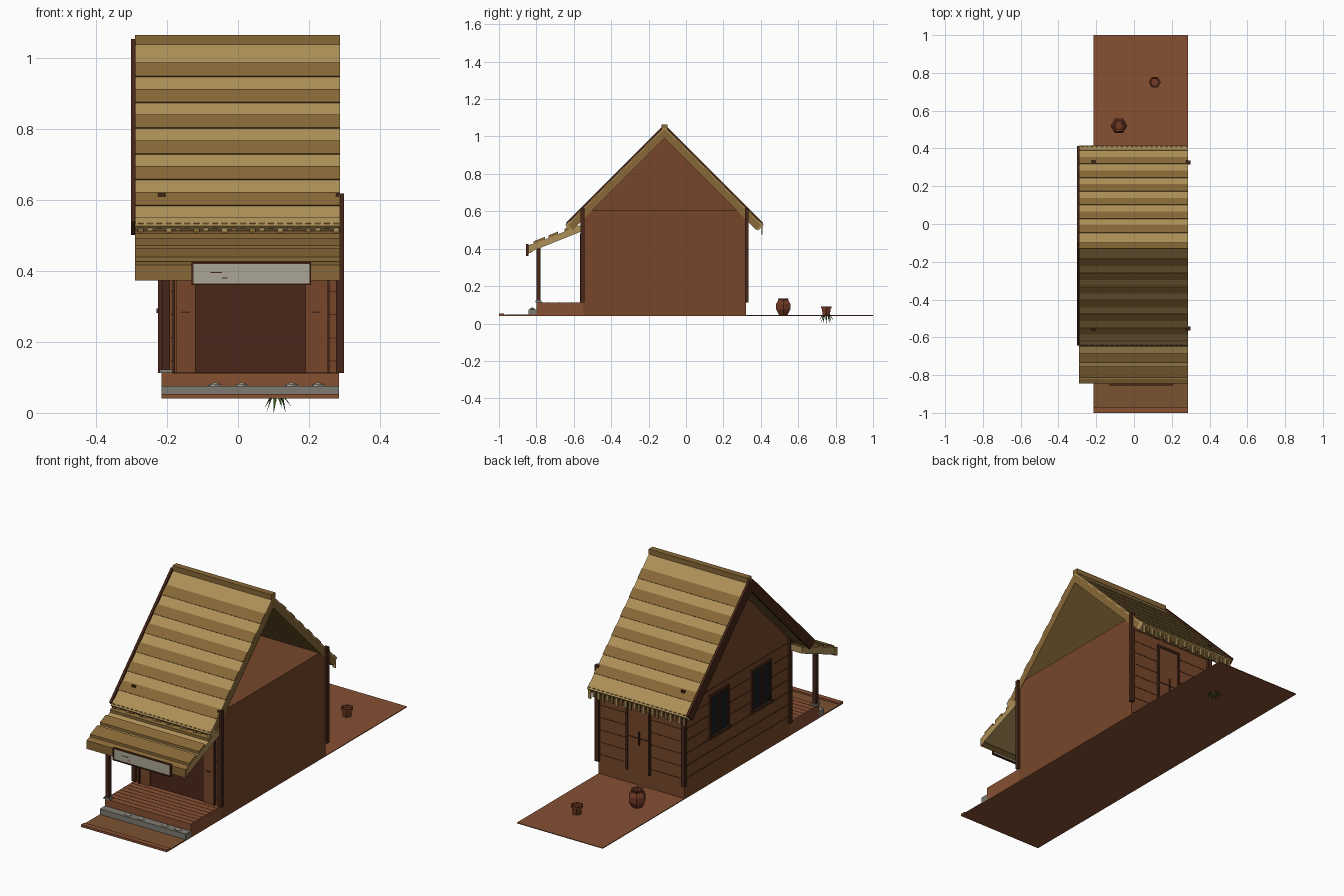
import bpy, bmesh, math
from mathutils import Vector

if "Cube" in bpy.data.objects:
    bpy.data.objects.remove(bpy.data.objects["Cube"])


def mat(name, r, g, b):
    m = bpy.data.materials.new(name)
    m.diffuse_color = [(c / 255) ** 2.2 for c in (r, g, b)] + [1]
    m.use_nodes = True
    m.node_tree.nodes["Principled BSDF"].inputs["Base Color"].default_value = m.diffuse_color
    return m


STRAW = mat("straw_light", 172, 143, 88)
STRAW_D = mat("straw_dark", 135, 104, 58)
WALL = mat("wall_wood", 118, 72, 46)
DARK = mat("dark_wood", 72, 42, 30)
DOOR = mat("door_dark", 76, 44, 32)
EARTH = mat("earth", 134, 81, 54)
PATH = mat("path", 122, 84, 54)
STONE = mat("stone", 125, 122, 112)
PALE = mat("pale_board", 170, 166, 150)
GLASS = mat("glass", 30, 32, 34)
CLAY = mat("clay", 112, 60, 42)
LEAF = mat("leaf", 55, 88, 38)


def finish(name, bm, m):
    bmesh.ops.recalc_face_normals(bm, faces=bm.faces)
    me = bpy.data.meshes.new(name)
    bm.to_mesh(me)
    bm.free()
    me.materials.append(m)
    ob = bpy.data.objects.new(name, me)
    bpy.context.collection.objects.link(ob)
    return ob


def prism(name, pts, x0, x1, m):
    """Extrude a (y, z) outline from x0 to x1."""
    bm = bmesh.new()
    f = bm.faces.new([bm.verts.new((x0, y, z)) for y, z in pts])
    r = bmesh.ops.extrude_face_region(bm, geom=[f])
    bmesh.ops.translate(bm, vec=(x1 - x0, 0, 0),
                        verts=[v for v in r["geom"] if isinstance(v, bmesh.types.BMVert)])
    return finish(name, bm, m)


def box(name, x0, x1, y0, y1, z0, z1, m):
    return prism(name, [(y0, z0), (y1, z0), (y1, z1), (y0, z1)], x0, x1, m)


def lathe(name, x, y, prof, n, m):
    """Low-poly turned pot from an (r, z) profile."""
    bm = bmesh.new()
    rings = [[bm.verts.new((x + r * math.cos(2 * math.pi * i / n),
                            y + r * math.sin(2 * math.pi * i / n), z)) for i in range(n)]
             for r, z in prof]
    for a, b in zip(rings, rings[1:]):
        for i in range(n):
            bm.faces.new((a[i], a[(i + 1) % n], b[(i + 1) % n], b[i]))
    bm.faces.new(rings[0])
    bm.faces.new(rings[-1])
    return finish(name, bm, m)


XL, XR, YF, YB = -0.215, 0.285, -0.55, 0.32
G = 0.045

# ground, front path and curb
box("ground", XL, XR, -1, 1, 0.041, G, EARTH)
box("front_path", XL, XR, -0.97, -0.8, G, 0.047, PATH)
box("curb", XL, XR, -1, -0.972, G, 0.053, EARTH)

# house body and filled left gable (right gable stays open)
box("house_body", XL, XR, YF, YB, G, 0.605, WALL)
prism("left_gable", [(YF, 0.6), (YB, 0.6), (-0.115, 1.015)], XL, XL + 0.008, WALL)

# porch floor, plank seams, step and stones
box("porch_floor", XL, XR, -0.8, YF, G, 0.113, EARTH)
for i in range(1, 8):
    y = -0.8 + i * 0.031
    box("porch_seam", XL, XR, y, y + 0.002, 0.113, 0.1138, DARK)
box("stone_step", XL, XR, -0.842, -0.8, G, 0.076, STONE)
for x in (-0.065, 0.01, 0.15, 0.225):
    bm = bmesh.new()
    bmesh.ops.create_icosphere(bm, subdivisions=1, radius=1)
    bmesh.ops.scale(bm, vec=(0.022, 0.014, 0.01), verts=bm.verts)
    bmesh.ops.translate(bm, vec=(x, -0.822, 0.076), verts=bm.verts)
    finish("step_stone", bm, PALE)

# corner posts and single porch post
for x in (XL, XR + 0.002):
    for y in (-0.553, 0.325):
        box("corner_post", x - 0.011, x + 0.011, y - 0.01, y + 0.01, 0.113, 0.618, DARK)
box("porch_post", -0.213, -0.192, -0.798, -0.779, 0.113, 0.43, DARK)
box("post_footing", -0.221, -0.184, -0.805, -0.772, 0.113, 0.122, STONE)


# main roof: slab, thatch courses, barge boards and fringe on both slopes
def slope(s, t0, t1, o0, o1):
    """Outline on slope s between drops t (in z) and normal offsets o."""
    k = math.sqrt(0.5)
    return [(-0.115 + s * (t + o * k), 1.04 - t + o * k)
            for t, o in ((t0, o0), (t1, o0), (t1, o1), (t0, o1))]


RX0, RX1 = -0.29, 0.287
for s, side in ((-1, "front"), (1, "back")):
    prism(side + "_roof_slab", [(-0.115, 1.04), (-0.115, 0.99)] +
          slope(s, 0, 0.515, -0.035, 0)[1:3], RX0, RX1, STRAW_D)
    edges = [0.0, 0.062] + [0.1 + 0.03625 * i for i in range(12)]
    for i, (a, b) in enumerate(zip(edges, edges[1:])):
        dark = i % 2
        prism(side + "_thatch_course", slope(s, a, b, -0.002, 0.012 if dark else 0.008),
              RX0, RX1, STRAW_D if dark else STRAW)
    prism(side + "_eave_roll", slope(s, edges[-1], 0.522, -0.03, 0.012), RX0, RX1, STRAW)
    prism(side + "_barge_board", slope(s, 0, 0.515, -0.034, 0.018), -0.301, -0.288, DARK)
    n = 22
    y = -0.115 + s * 0.522
    for i in range(n):
        x = RX0 + 0.008 + i * (RX1 - RX0) / n
        low = (0.505 if s < 0 else 0.475) + 0.007 * (i % 3)
        box(side + "_fringe", x, x + 0.016, y - 0.003, y + 0.003, low, 0.535,
            STRAW if i % 2 else STRAW_D)
box("ridge_cap", RX0, RX1, -0.131, -0.099, 1.038, 1.065, STRAW_D)


# porch roof with overlapping courses
def pz(y):
    return 0.415 + (y + 0.84) * 0.4


def lean(y0, y1, o0, o1):
    return [(y0, pz(y0) + o0), (y1, pz(y1) + o0), (y1, pz(y1) + o1), (y0, pz(y0) + o1)]


prism("porch_roof_slab", lean(-0.84, -0.55, -0.035, 0), RX0, RX1, STRAW)
for a, b in ((-0.815, -0.755), (-0.735, -0.685), (-0.65, -0.58)):
    prism("porch_course", lean(a, b, -0.002, 0.014), RX0, RX1, STRAW_D)
prism("porch_eave_roll", lean(-0.845, -0.82, -0.04, 0.004), RX0, RX1, STRAW_D)

# hanging board with frame and weathering scratches
box("board_face", -0.128, 0.203, -0.852, -0.845, 0.362, 0.423, PALE)
for z in (0.36, 0.42):
    box("board_frame_rail", -0.131, 0.206, -0.856, -0.843, z, z + 0.005, DARK)
for x in (-0.131, 0.201):
    box("board_frame_stile", x, x + 0.005, -0.856, -0.843, 0.36, 0.425, DARK)
box("board_scratch", -0.078, -0.045, -0.853, -0.852, 0.394, 0.397, DARK)
box("board_scratch", -0.045, -0.029, -0.853, -0.852, 0.378, 0.381, DARK)

# front entrance: dark doorway, folded door leaves, jambs
box("doorway", -0.12, 0.19, YF - 0.004, YF, 0.113, 0.47, DOOR)
for a, b in ((-0.175, -0.12), (0.19, 0.25)):
    box("door_leaf", a, b, YF - 0.012, YF, 0.113, 0.47, WALL)
    c = (a + b) / 2
    box("door_pull", c - 0.013, c + 0.013, YF - 0.016, YF - 0.012, 0.281, 0.285, DARK)
for x in (-0.185, 0.25):
    box("door_jamb", x, x + 0.008, YF - 0.016, YF, 0.113, 0.47, DARK)
box("door_lintel", -0.185, 0.258, YF - 0.016, YF, 0.465, 0.48, DARK)

# plank seams on front edges, left wall and back wall
for i in range(7):
    z = 0.145 + i * 0.065
    if z < 0.47:
        box("front_seam", 0.258, 0.276, YF - 0.002, YF, z, z + 0.003, DARK)
        box("front_seam", -0.204, -0.185, YF - 0.002, YF, z, z + 0.003, DARK)
    box("left_seam", XL - 0.0015, XL, YF, YB, z, z + 0.003, DARK)
    box("back_seam", XL, XR, YB, YB + 0.0015, z, z + 0.003, DARK)

# left windows: glass, frame, mullion, sill
for y in (0.035, -0.315):
    w, z0, z1 = 0.075, 0.29, 0.505
    box("window_glass", XL - 0.004, XL, y - w, y + w, z0, z1, GLASS)
    for c in (y - w, y, y + w):
        box("window_stile", XL - 0.009, XL, c - 0.006, c + 0.006, z0, z1, DARK)
    box("window_head", XL - 0.009, XL, y - w - 0.006, y + w + 0.006, z1 - 0.006, z1 + 0.006, DARK)
    box("window_sill", XL - 0.014, XL, y - w - 0.014, y + w + 0.014, z0 - 0.008, z0 + 0.004, DARK)

# back door with frame and handle
box("back_door", -0.015, 0.115, YB, YB + 0.005, 0.12, 0.495, WALL)
for x in (-0.02, 0.11):
    box("back_door_jamb", x, x + 0.01, YB, YB + 0.011, 0.115, 0.5, DARK)
box("back_door_head", -0.02, 0.12, YB, YB + 0.011, 0.49, 0.502, DARK)
box("back_door_rail", -0.01, 0.11, YB, YB + 0.007, 0.29, 0.296, DARK)
box("back_door_handle", 0.04, 0.046, YB, YB + 0.012, 0.26, 0.33, DARK)

# clay jar and planter with drooping leaves behind the house
lathe("clay_jar", -0.08, 0.52, [(0.026, G), (0.044, 0.075), (0.044, 0.105), (0.03, 0.126),
                                (0.034, 0.135), (0.024, 0.135), (0.022, 0.115)], 6, CLAY)
PX, PY = 0.11, 0.75
lathe("planter", PX, PY, [(0.022, G), (0.027, 0.08), (0.032, 0.08), (0.032, 0.09),
                          (0.025, 0.09), (0.023, 0.078)], 6, CLAY)
bm = bmesh.new()
for i in range(10):
    a = 2 * math.pi * i / 10
    d = Vector((math.cos(a), math.sin(a), 0))
    q = Vector((-d.y, d.x, 0)) * 0.007
    c = Vector((PX, PY, 0.055)) + d * 0.015
    tip = Vector((PX, PY, 0.0 if i % 2 else 0.014)) + d * (0.03 if i % 2 else 0.043)
    vs = [bm.verts.new(p) for p in (c - q, c + q, tip, c - d * 0.006)]
    for f in ((0, 1, 2), (1, 3, 2), (3, 0, 2), (0, 3, 1)):
        bm.faces.new([vs[j] for j in f])
finish("planter_leaves", bm, LEAF)
